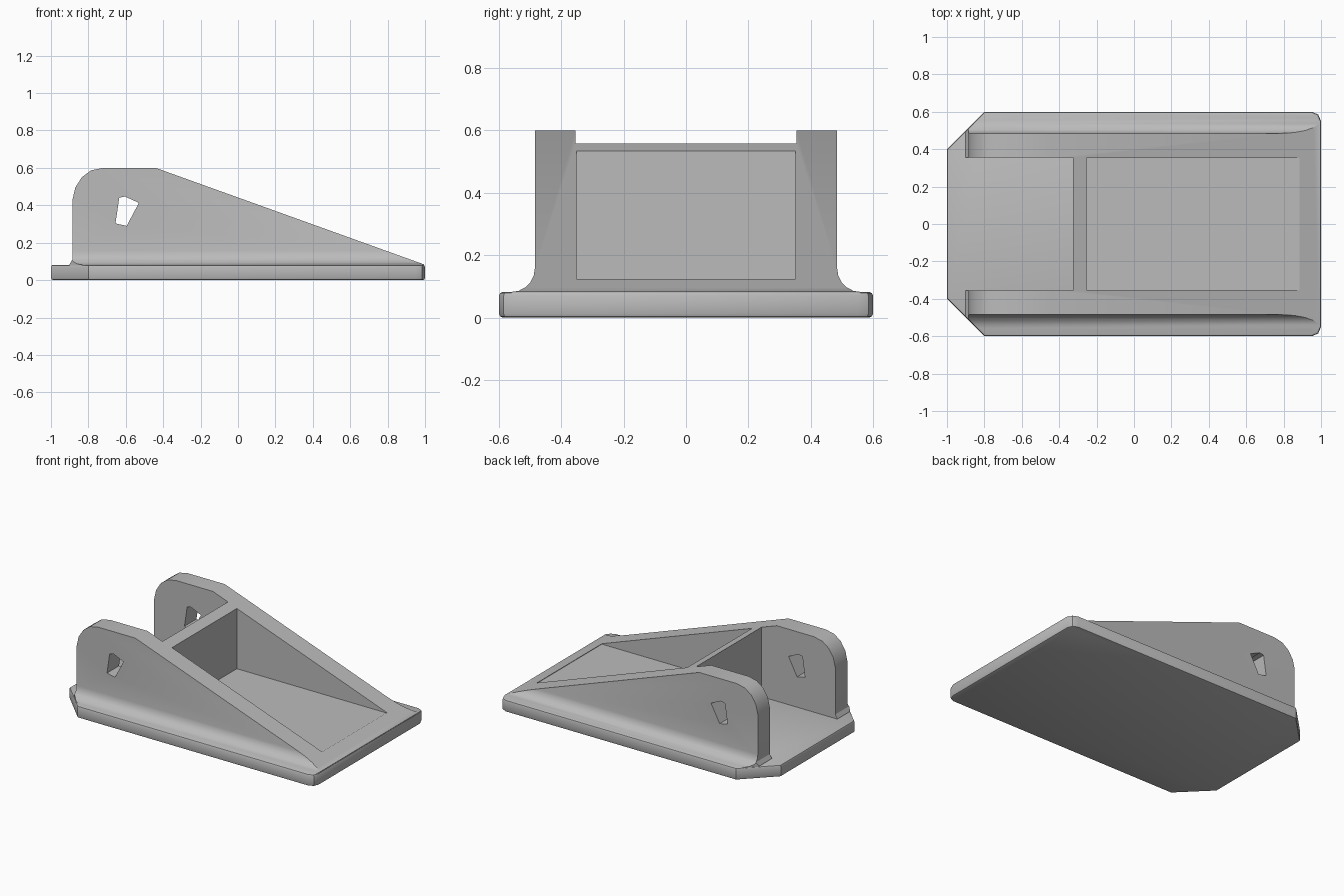
import bpy, bmesh, math

cube = bpy.data.objects.get("Cube")
if cube:
    bpy.data.objects.remove(cube, do_unlink=True)

grey = bpy.data.materials.new("plain grey")
grey.use_nodes = True
colour = (0.5, 0.5, 0.5, 1)
grey.diffuse_color = colour
grey.node_tree.nodes["Principled BSDF"].inputs["Base Color"].default_value = colour


def prism(name, points, axis, lo, hi):
    """Extrude a 2D outline along the x, y or z axis."""
    place = {"x": lambda a, b, t: (t, a, b),
             "y": lambda a, b, t: (a, t, b),
             "z": lambda a, b, t: (a, b, t)}[axis]
    bm = bmesh.new()
    low, high = [[bm.verts.new(place(a, b, t)) for a, b in points] for t in (lo, hi)]
    bm.faces.new(low)
    bm.faces.new(high)
    for i in range(len(points)):
        j = (i + 1) % len(points)
        bm.faces.new((low[i], low[j], high[j], high[i]))
    bmesh.ops.recalc_face_normals(bm, faces=bm.faces)
    mesh = bpy.data.meshes.new(name)
    bm.to_mesh(mesh)
    bm.free()
    mesh.materials.append(grey)
    obj = bpy.data.objects.new(name, mesh)
    bpy.context.collection.objects.link(obj)
    return obj


def select(obj):
    bpy.ops.object.select_all(action="DESELECT")
    obj.select_set(True)
    bpy.context.view_layer.objects.active = obj


def boolean(target, tool, operation):
    """Apply a boolean and discard its tool."""
    mod = target.modifiers.new("shape", "BOOLEAN")
    mod.solver = "EXACT"
    mod.operation = operation
    mod.object = tool
    tool.hide_render = True
    select(target)
    bpy.ops.object.modifier_apply(modifier=mod.name)
    bpy.data.objects.remove(tool, do_unlink=True)


def mirrored(half):
    return half + [(-a, b) for a, b in reversed(half)]


def rectangle(a0, a1, b0, b1):
    return [(a0, b0), (a1, b0), (a1, b1), (a0, b1)]


# Base plate: chamfered at one end, rounded corners at the other
half_outline = [(-1, 0.4), (-0.8, 0.6), (0.95, 0.6), (0.985, 0.585), (1, 0.55)]
outline = half_outline + [(x, -y) for x, y in reversed(half_outline)]
plate = prism("base_plate", outline, "z", 0, 0.082)
bevel = plate.modifiers.new("soft edges", "BEVEL")
bevel.width = 0.012
bevel.segments = 2
bevel.limit_method = "ANGLE"
bevel.angle_limit = math.radians(60)
select(plate)
bpy.ops.object.modifier_apply(modifier=bevel.name)

# Wedge body: cross-section with fillets that flare onto the plate
radius = 0.075
fillet = []
for i in range(6):
    angle = math.pi / 2 * i / 5
    fillet.append((0.56 - radius * math.sin(angle), 0.157 - radius * math.cos(angle)))
section = mirrored([(0.56, 0.05)] + fillet + [(0.485, 0.7)])
body = prism("wedge_body", section, "x", -1, 1)

# Side profile: rounded lug end and long sloping top
profile = [(-0.9, 0.05), (-0.9, 0.085), (-0.885, 0.11), (-0.885, 0.43),
           (-0.87, 0.495), (-0.835, 0.55), (-0.785, 0.587), (-0.72, 0.6),
           (-0.44, 0.6), (0.997, 0.083), (0.997, 0.05)]
boolean(body, prism("profile_tool", profile, "y", -1, 1), "INTERSECT")
inset = [(x * 0.995, y * 0.995) for x, y in outline]
boolean(body, prism("outline_tool", inset, "z", -1, 1), "INTERSECT")

# Open slot between the lugs, and the pocket behind the crossbar
boolean(body, prism("slot_tool", rectangle(-2, -0.325, -0.355, 0.355), "z", -1, 1), "DIFFERENCE")
boolean(body, prism("pocket_tool", rectangle(-0.255, 0.885, -0.352, 0.352), "z", 0.12, 1), "DIFFERENCE")

# Faceted pin hole through both lugs
hole = [(-0.655, 0.303), (-0.595, 0.29), (-0.53, 0.413), (-0.605, 0.447), (-0.635, 0.44)]
boolean(body, prism("hole_tool", hole, "y", -1, 1), "DIFFERENCE")

for obj in (plate, body):
    select(obj)
    bpy.ops.object.shade_smooth_by_angle(angle=math.radians(30))
